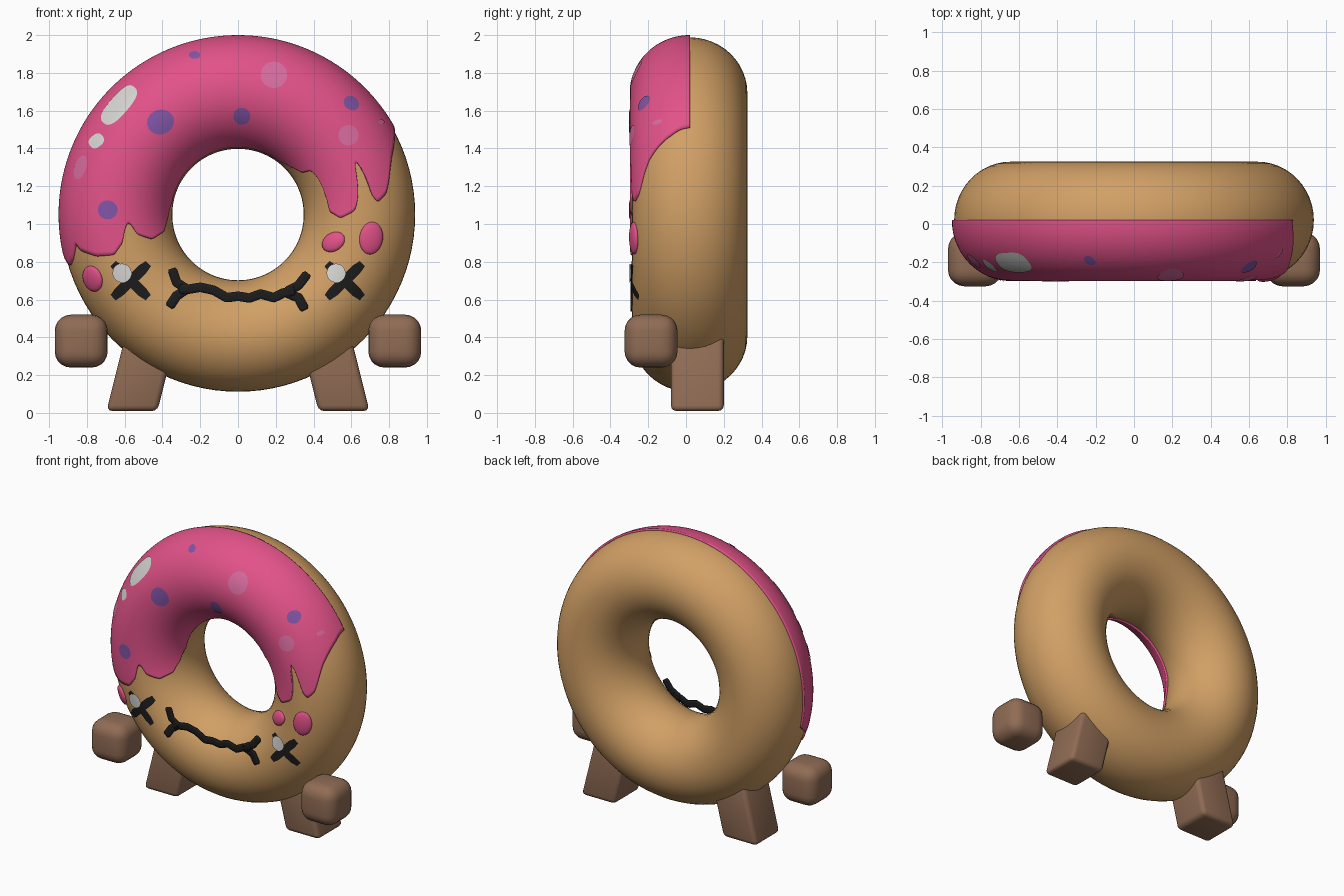
import bpy, bmesh, math
from mathutils import Vector, Matrix

if "Cube" in bpy.data.objects:
    bpy.data.objects.remove(bpy.data.objects["Cube"])

# Ring dimensions: centre height, depth centre, major radius, section radii
CZ, CY, R = 1.05, 0.02, 0.643
A, B = 0.295, 0.305
ICING = 0.012


def material(name, r, g, b):
    m = bpy.data.materials.new(name)
    m.use_nodes = True
    m.diffuse_color = (r, g, b, 1)
    bsdf = m.node_tree.nodes["Principled BSDF"]
    bsdf.inputs["Base Color"].default_value = (r, g, b, 1)
    bsdf.inputs["Roughness"].default_value = 0.6
    return m


dough = material("dough tan", 0.64, 0.35, 0.13)
pink = material("icing pink", 0.76, 0.085, 0.25)
brown = material("limb brown", 0.28, 0.15, 0.09)
purple = material("sprinkle purple", 0.22, 0.09, 0.38)
rose = material("sprinkle rose", 0.68, 0.15, 0.35)
black = material("face black", 0.012, 0.012, 0.012)
white = material("highlight white", 0.68, 0.67, 0.65)


def finish(name, bm, mat, angle=60):
    me = bpy.data.meshes.new(name)
    bm.to_mesh(me)
    bm.free()
    ob = bpy.data.objects.new(name, me)
    bpy.context.collection.objects.link(ob)
    me.materials.append(mat)
    bpy.ops.object.select_all(action='DESELECT')
    ob.select_set(True)
    bpy.context.view_layer.objects.active = ob
    bpy.ops.object.shade_smooth_by_angle(angle=math.radians(angle))
    return ob


def grid_faces(bm, rows, closed=False):
    for p, q in zip(rows, rows[1:]):
        n = len(p)
        for j in range(n if closed else n - 1):
            k = (j + 1) % n
            bm.faces.new((p[j], q[j], q[k], p[k]))


def on_ring(x, z, lift):
    """Point on the front of the ring, lifted off the dough."""
    s = (math.hypot(x, z - CZ) - R) / (A + lift)
    s = max(-0.99, min(0.99, s))
    return Vector((x, CY - (B + lift) * math.sqrt(1 - s * s), z))


# Dough ring
bpy.ops.mesh.primitive_torus_add(major_segments=96, minor_segments=48,
                                 major_radius=R, minor_radius=A)
ring = bpy.context.object
ring.name = "dough_ring"
ring.data.transform(Matrix.Translation((0, CY, CZ)) @ Matrix.Rotation(math.pi / 2, 4, 'X')
                    @ Matrix.Diagonal((1, 1, B / A, 1)))
ring.data.materials.append(dough)
bpy.ops.object.shade_smooth_by_angle(angle=math.radians(60))

# Icing: drip outlines given as (radius, end angle) from rim to hole
LEFT = [(.955, 187), (.948, 194), (.935, 197), (.91, 195), (.875, 190), (.855, 193),
        (.78, 196.5), (.69, 198), (.63, 194), (.59, 184.5), (.567, 185), (.54, 191),
        (.468, 196), (.40, 193), (.37, 183), (.35, 165)]
RIGHT = [(.955, 30), (.935, 27), (.905, 24), (.865, 20), (.838, 16), (.793, 8), (.745, 5),
         (.712, 9), (.70, 21), (.685, 25), (.668, 22), (.645, 9), (.62, 2), (.54, -2),
         (.48, 2), (.465, 26), (.45, 31), (.405, 33), (.375, 42), (.35, 56)]


def lookup(keys, r):
    for (r0, a0), (r1, a1) in zip(keys, keys[1:]):
        if r >= r1:
            return a0 + (a1 - a0) * max(0, (r0 - r) / (r0 - r1))
    return keys[-1][1]


def drip_ends(keys, radii):
    ends = [lookup(keys, r) for r in radii]
    for _ in range(2):
        ends = [(ends[max(i - 1, 0)] + 2 * e + ends[min(i + 1, len(ends) - 1)]) / 4
                for i, e in enumerate(ends)]
    return ends


ROWS, COLS = 130, 110
sweep = [math.radians(160) * i / ROWS for i in range(ROWS + 1)]
radii = [R + (A + ICING) * math.cos(v) for v in sweep]
bm = bmesh.new()
rows = []
for v, r, lo, hi in zip(sweep, radii, drip_ends(LEFT, radii), drip_ends(RIGHT, radii)):
    row = []
    for j in range(COLS + 1):
        t = math.radians(lo + (hi - lo) * j / COLS)
        row.append(bm.verts.new((r * math.cos(t), CY - (B + ICING) * math.sin(v),
                                 CZ + r * math.sin(t))))
    rows.append(row)
grid_faces(bm, rows)
icing = finish("icing", bm, pink)
mod = icing.modifiers.new("thickness", 'SOLIDIFY')
mod.thickness = 0.02
mod.offset = -1


def spot(name, x, z, w, h, tilt, mat, lift, power=1.0):
    """Thin oval plate following the ring; a low power squares it off."""
    bm = bmesh.new()
    ca, sa = math.cos(math.radians(tilt)), math.sin(math.radians(tilt))
    loops = []
    for k in (1, 0.75, 0.5, 0.25, 0.02):
        loop = []
        for i in range(32):
            c, s = math.cos(math.tau * i / 32), math.sin(math.tau * i / 32)
            px = k * w * math.copysign(abs(c) ** power, c)
            pz = k * h * math.copysign(abs(s) ** power, s)
            loop.append(bm.verts.new(on_ring(x + px * ca - pz * sa,
                                             z + px * sa + pz * ca, lift)))
        loops.append(loop)
    bm.faces.new(loops[-1])
    for p, q in zip(loops, loops[1:]):
        for i in range(32):
            k = (i + 1) % 32
            bm.faces.new((p[i], p[k], q[k], q[i]))
    return finish(name, bm, mat)


# Sprinkles and shine on the icing
for i, (x, z, w, h, tilt) in enumerate([
        (-.41, 1.54, .072, .065, 20), (-.69, 1.075, .052, .05, 0), (.02, 1.57, .045, .045, 0),
        (.60, 1.64, .043, .036, -40), (-.23, 1.895, .03, .02, 0)]):
    spot(f"purple_sprinkle_{i}", x, z, w, h, tilt, purple, ICING + .004)
for i, (x, z, w, h, tilt) in enumerate([
        (.19, 1.79, .07, .07, 0), (.585, 1.47, .054, .054, 0),
        (.76, 1.54, .016, .014, 0), (-.835, 1.30, .065, .03, 72)]):
    spot(f"rose_sprinkle_{i}", x, z, w, h, tilt, rose, ICING + .004)
spot("shine_long", -.63, 1.63, .125, .05, 49, white, ICING + .004, .75)
spot("shine_short", -.75, 1.44, .042, .033, 40, white, ICING + .004, .75)

# Loose icing drops on the dough
for i, (x, z, w, h, tilt) in enumerate([
        (-.77, .71, .048, .07, 5), (.505, .905, .062, .05, 25), (.705, .925, .062, .086, -8)]):
    bm = bmesh.new()
    bmesh.ops.create_uvsphere(bm, u_segments=24, v_segments=16, radius=1)
    base = on_ring(x, z, 0)
    out = base - Vector((x, 0, z - CZ)).normalized() * R - Vector((0, CY, CZ))
    turn = Vector((0, -1, 0)).rotation_difference(out.normalized()).to_matrix().to_4x4()
    stretch = 1 / max(0.6, abs(out.normalized().y))
    bm.transform(Matrix.Translation(base) @ turn
                 @ Matrix.Rotation(math.radians(-tilt), 4, 'Y')
                 @ Matrix.Diagonal((w * stretch, .022, h, 1)))
    finish(f"icing_drop_{i}", bm, pink)


def stroke(bm, path, width, place):
    """Flat painted band along a path of (x, z) points."""
    pts = []
    for p, q in zip(path, path[1:]):
        p, q = Vector(p), Vector(q)
        pts += [p.lerp(q, k / 6) for k in range(6)]
    pts.append(Vector(path[-1]))
    rows = []
    for i, p in enumerate(pts):
        d = (pts[min(i + 1, len(pts) - 1)] - pts[max(i - 1, 0)]).normalized()
        side = Vector((-d.y, d.x)) * width / 2
        narrow = 0.7 if i in (0, len(pts) - 1) else 1
        rows.append([bm.verts.new(place(*(p + side * narrow * k))) for k in (1, .33, -.33, -1)])
    for p, q in zip(rows, rows[1:]):
        for j in range(3):
            bm.faces.new((p[j + 1], q[j + 1], q[j], p[j]))


# Crossed eyes with round glints
for name, cx in (("right", -.568), ("left", .565)):
    bm = bmesh.new()
    for s in (1, -1):
        stroke(bm, [(cx - .093, .70 + s * .09), (cx + .093, .70 - s * .09)], .056,
               lambda x, z: on_ring(x, z, .006))
    finish(f"{name}_eye_cross", bm, black)
    spot(f"{name}_eye_glint", cx - .046, .74, .05, .05, 0, white, .013)

# Wavy mouth with forked ends, a flat plate in front of the dough
bm = bmesh.new()
for path in ([(-.31, .655), (-.26, .655), (-.2, .665), (-.13, .65), (-.06, .61), (0, .618),
              (.06, .608), (.12, .63), (.19, .61), (.24, .635), (.30, .648)],
             [(-.35, .765), (-.325, .69), (-.27, .655)], [(-.365, .56), (-.325, .62), (-.27, .655)],
             [(.37, .74), (.32, .675), (.25, .638)], [(.355, .545), (.32, .61), (.25, .638)]):
    stroke(bm, path, .05, lambda x, z: Vector((x, -.293, z)))
mouth = finish("mouth", bm, black)
mod = mouth.modifiers.new("thickness", 'SOLIDIFY')
mod.thickness = 0.008
mod.offset = -1


def rounded_box(name, centre, size, radius, segments, lean=0.0):
    bm = bmesh.new()
    bmesh.ops.create_cube(bm, size=1)
    bm.transform(Matrix.Diagonal((*size, 1)))
    bmesh.ops.bevel(bm, geom=bm.edges[:], offset=radius, segments=segments,
                    profile=0.5, affect='EDGES')
    for v in bm.verts:
        v.co.x += lean * v.co.z
    bm.transform(Matrix.Translation(centre))
    return finish(name, bm, brown, 80)


# Floating hands and leaning legs
for name, s in (("right", -1), ("left", 1)):
    rounded_box(f"{name}_hand", (s * .83, -.185, .38), (.28, .28, .28), .085, 5)
    rounded_box(f"{name}_leg", (s * .51, .06, .215), (.27, .28, .41), .03, 3, -.25 * s)
